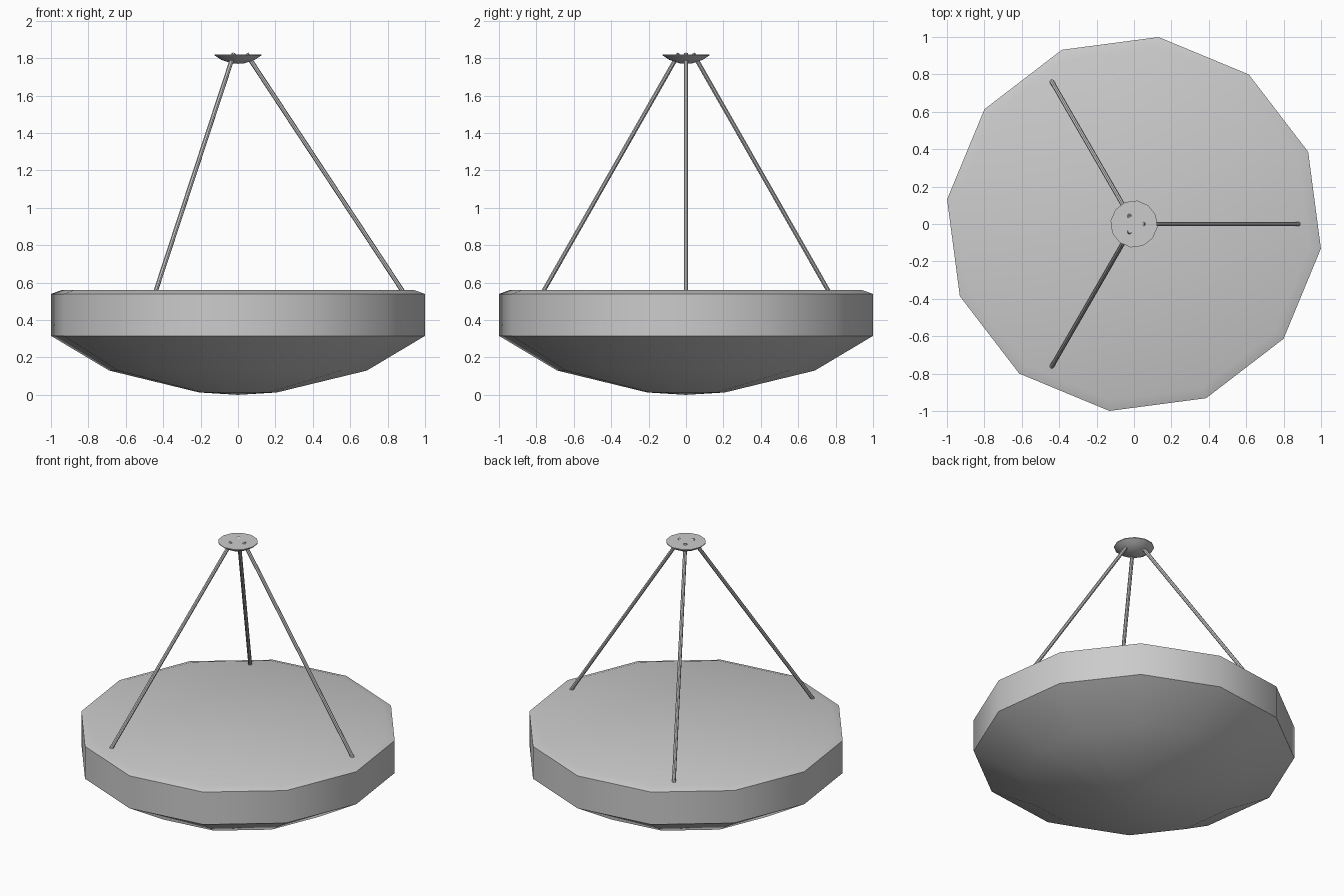
import bpy, bmesh, math
from mathutils import Vector

cube = bpy.data.objects.get("Cube")
if cube:
    bpy.data.objects.remove(cube, do_unlink=True)

# One grey for the whole lamp
grey = bpy.data.materials.new("plain grey")
grey.use_nodes = True
grey.diffuse_color = (0.6, 0.6, 0.6, 1)
grey.node_tree.nodes["Principled BSDF"].inputs["Base Color"].default_value = (0.6, 0.6, 0.6, 1)

SIDES = 12
TURN = math.radians(22.5)


def finish(obj):
    obj.data.materials.append(grey)
    bpy.ops.object.select_all(action='DESELECT')
    obj.select_set(True)
    bpy.context.view_layer.objects.active = obj
    bpy.ops.object.shade_smooth_by_angle(angle=math.radians(40))


def lathe(name, profile):
    """Spin (radius, height) points into a closed twelve-sided solid."""
    bm = bmesh.new()
    rings = []
    for r, z in profile:
        if r == 0:
            rings.append([bm.verts.new((0, 0, z))] * SIDES)
        else:
            angles = [TURN + math.tau * i / SIDES for i in range(SIDES)]
            rings.append([bm.verts.new((r * math.cos(a), r * math.sin(a), z)) for a in angles])
    for low, high in zip(rings, rings[1:]):
        for i in range(SIDES):
            j = (i + 1) % SIDES
            corners = dict.fromkeys((low[i], low[j], high[j], high[i]))
            bm.faces.new(list(corners))
    bmesh.ops.recalc_face_normals(bm, faces=bm.faces)
    mesh = bpy.data.meshes.new(name)
    bm.to_mesh(mesh)
    bm.free()
    obj = bpy.data.objects.new(name, mesh)
    bpy.context.collection.objects.link(obj)
    finish(obj)


def rod(name, start, end, radius):
    axis = end - start
    bpy.ops.mesh.primitive_cylinder_add(
        vertices=8, radius=radius, depth=axis.length, location=(start + end) / 2,
        rotation=axis.to_track_quat('Z', 'Y').to_euler())
    obj = bpy.context.object
    obj.name = name
    finish(obj)


# Wide shade: shallow bowl, upright band and bevelled lid
lathe("shade", [(0, 0), (0.21, 0.013), (0.695, 0.13), (1.008, 0.315),
                (1.008, 0.54), (0.95, 0.56), (0, 0.56)])

# Small ceiling plate
lathe("ceiling_plate", [(0, 1.77), (0.035, 1.773), (0.088, 1.79), (0.126, 1.815), (0.126, 1.82), (0, 1.82)])

# Three hanging rods poking through the plate
for i in range(3):
    a = math.tau * i / 3
    out = Vector((math.cos(a), math.sin(a), 0))
    rod(f"hanging_rod_{i + 1}", out * 0.88 + Vector((0, 0, 0.555)),
        out * 0.045 + Vector((0, 0, 1.823)), 0.012)
